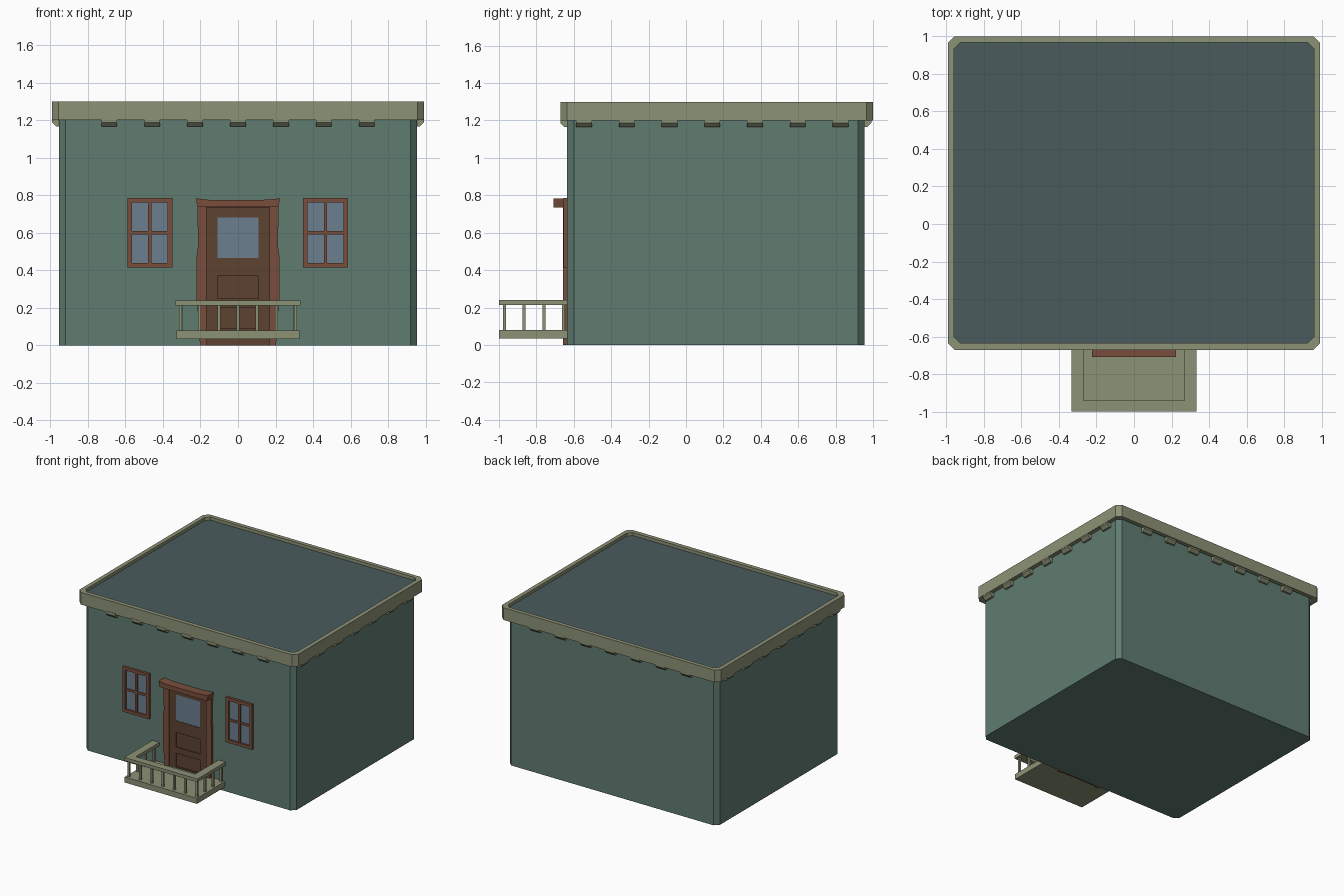
import bpy, bmesh
from mathutils import Matrix

if "Cube" in bpy.data.objects:
    bpy.data.objects.remove(bpy.data.objects["Cube"])


def material(name, rgb):
    m = bpy.data.materials.new(name)
    m.diffuse_color = (*rgb, 1)
    m.use_nodes = True
    m.node_tree.nodes["Principled BSDF"].inputs["Base Color"].default_value = m.diffuse_color
    return m


WALL = material("wall_green", (0.117, 0.202, 0.165))
ROOF = material("roof_slate", (0.068, 0.105, 0.108))
TRIM = material("trim_olive", (0.262, 0.287, 0.181))
WOOD = material("frame_brown", (0.195, 0.076, 0.045))
DOOR = material("door_brown", (0.107, 0.054, 0.03))
GLASS = material("glass", (0.147, 0.212, 0.27))


def solid(bm, loops, closed=False):
    """Skin matching vertex loops; cap the ends, or join last to first."""
    rings = [[bm.verts.new(p) for p in loop] for loop in loops]
    pairs = list(zip(rings, rings[1:]))
    if closed:
        pairs.append((rings[-1], rings[0]))
    else:
        bm.faces.new(rings[0])
        bm.faces.new(rings[-1])
    for a, b in pairs:
        for i in range(len(a)):
            j = (i + 1) % len(a)
            bm.faces.new((a[i], a[j], b[j], b[i]))


def box(bm, x0, x1, y0, y1, z0, z1):
    solid(bm, [[(x0, y0, z), (x1, y0, z), (x1, y1, z), (x0, y1, z)] for z in (z0, z1)])


def front_prism(bm, outline, y0, y1):
    """Extrude an x-z outline from y0 to y1."""
    solid(bm, [[(x, y, z) for x, z in outline] for y in (y0, y1)])


def octagon(hx, y0, y1, c, z):
    """Rectangle with its corners cut by c."""
    return [(-hx + c, y0, z), (hx - c, y0, z), (hx, y0 + c, z), (hx, y1 - c, z),
            (hx - c, y1, z), (-hx + c, y1, z), (-hx, y1 - c, z), (-hx, y0 + c, z)]


def finish(name, bm, mat):
    bmesh.ops.recalc_face_normals(bm, faces=bm.faces)
    me = bpy.data.meshes.new(name)
    bm.to_mesh(me)
    bm.free()
    me.materials.append(mat)
    ob = bpy.data.objects.new(name, me)
    bpy.context.collection.objects.link(ob)
    return ob


FRONT, BACK, HX = -0.635, 0.955, 0.953

# House body with cut corners
bm = bmesh.new()
solid(bm, [octagon(HX, FRONT, BACK, 0.035, z) for z in (0, 1.22)])
finish("walls", bm, WALL)

# Roof rim and sunken roof deck
bm = bmesh.new()
outer = (0.992, -0.67, 1.0, 0.035)
inner = (0.958, -0.635, 0.967, 0.032)
solid(bm, [octagon(*outer, 1.2), octagon(*outer, 1.3),
           octagon(*inner, 1.3), octagon(*inner, 1.2)], closed=True)
finish("roof_rim", bm, TRIM)
bm = bmesh.new()
solid(bm, [octagon(*inner, z) for z in (1.23, 1.275)])
finish("roof_deck", bm, ROOF)

# Brackets under the rim, seven on each side of the house
bm = bmesh.new()
profile = [(-0.01, 1.165), (0.015, 1.165), (0.037, 1.187), (0.037, 1.21), (-0.01, 1.21)]
for i in range(-3, 4):
    c = i * 0.2285
    ends = (c - 0.042, c + 0.042)
    for s, wall_y in ((-1, FRONT), (1, BACK)):
        solid(bm, [[(x, wall_y + s * d, z) for d, z in profile] for x in ends])
    for s in (-1, 1):
        solid(bm, [[(s * (HX + d), y + 0.14, z) for d, z in profile] for y in ends])
finish("rim_brackets", bm, TRIM)

# Windows: frame, glazing bars and glass
for side, cx in (("left", -0.47), ("right", 0.466)):
    bm = bmesh.new()
    x0, x1, z0, z1, w = cx - 0.12, cx + 0.12, 0.415, 0.785, 0.025
    for a, b in ((x0, x0 + w), (x1 - w, x1)):
        box(bm, a, b, -0.655, -0.63, z0, z1)
    for a, b in ((z0, z0 + w), (z1 - w, z1)):
        box(bm, x0 + w, x1 - w, -0.655, -0.63, a, b)
    box(bm, cx - 0.009, cx + 0.009, -0.65, -0.63, z0 + w, z1 - w)
    box(bm, x0 + w, x1 - w, -0.649, -0.63, 0.591, 0.609)
    finish(side + "_window_frame", bm, WOOD)
    bm = bmesh.new()
    box(bm, x0 + w, x1 - w, -0.64, -0.63, z0 + w, z1 - w)
    finish(side + "_window_glass", bm, GLASS)

# Door: backing panel, then raised stiles and rails, then glass
bm = bmesh.new()
box(bm, -0.168, 0.168, -0.639, -0.63, 0, 0.74)
for s in (-1, 1):
    box(bm, min(s * 0.11, s * 0.168), max(s * 0.11, s * 0.168), -0.648, -0.63, 0, 0.735)
for z0, z1 in ((0, 0.09), (0.2, 0.25), (0.37, 0.465), (0.68, 0.735)):
    box(bm, -0.11, 0.11, -0.648, -0.63, z0, z1)
finish("door", bm, DOOR)
bm = bmesh.new()
box(bm, -0.11, 0.11, -0.644, -0.63, 0.465, 0.68)
finish("door_glass", bm, GLASS)

# Door surround: rough-hewn posts and a deep lintel
bm = bmesh.new()
post = [(0.168, 0), (0.203, 0), (0.207, 0.1), (0.22, 0.24), (0.22, 0.48),
        (0.213, 0.53), (0.216, 0.74), (0.168, 0.74)]
for s in (-1, 1):
    front_prism(bm, [(s * x, z) for x, z in post], -0.657, -0.63)
finish("door_posts", bm, WOOD)
bm = bmesh.new()
front_prism(bm, [(-0.225, 0.783), (-0.14, 0.774), (0.12, 0.774), (0.225, 0.783),
                 (0.215, 0.736), (-0.215, 0.736)], -0.708, -0.63)
finish("door_lintel", bm, WOOD)

# Porch floor
bm = bmesh.new()
box(bm, -0.328, 0.328, -1.0, -0.63, 0.035, 0.08)
finish("porch_floor", bm, TRIM)

# Porch railing: U-shaped handrail and balusters
bm = bmesh.new()
rail = [(-0.332, -0.63), (-0.332, -1.0), (0.332, -1.0), (0.332, -0.63),
        (0.268, -0.63), (0.268, -0.94), (-0.268, -0.94), (-0.268, -0.63)]
solid(bm, [[(x, y, z) for x, y in rail] for z in (0.213, 0.24)])
finish("porch_handrail", bm, TRIM)
bm = bmesh.new()
spots = [(i * 0.1025, -0.97) for i in range(-3, 4)]
spots += [(s * 0.305, y) for s in (-1, 1) for y in (-0.865, -0.76, -0.655)]
for x, y in spots:
    box(bm, x - 0.008, x + 0.008, y - 0.008, y + 0.008, 0.075, 0.22)
finish("porch_balusters", bm, TRIM)
